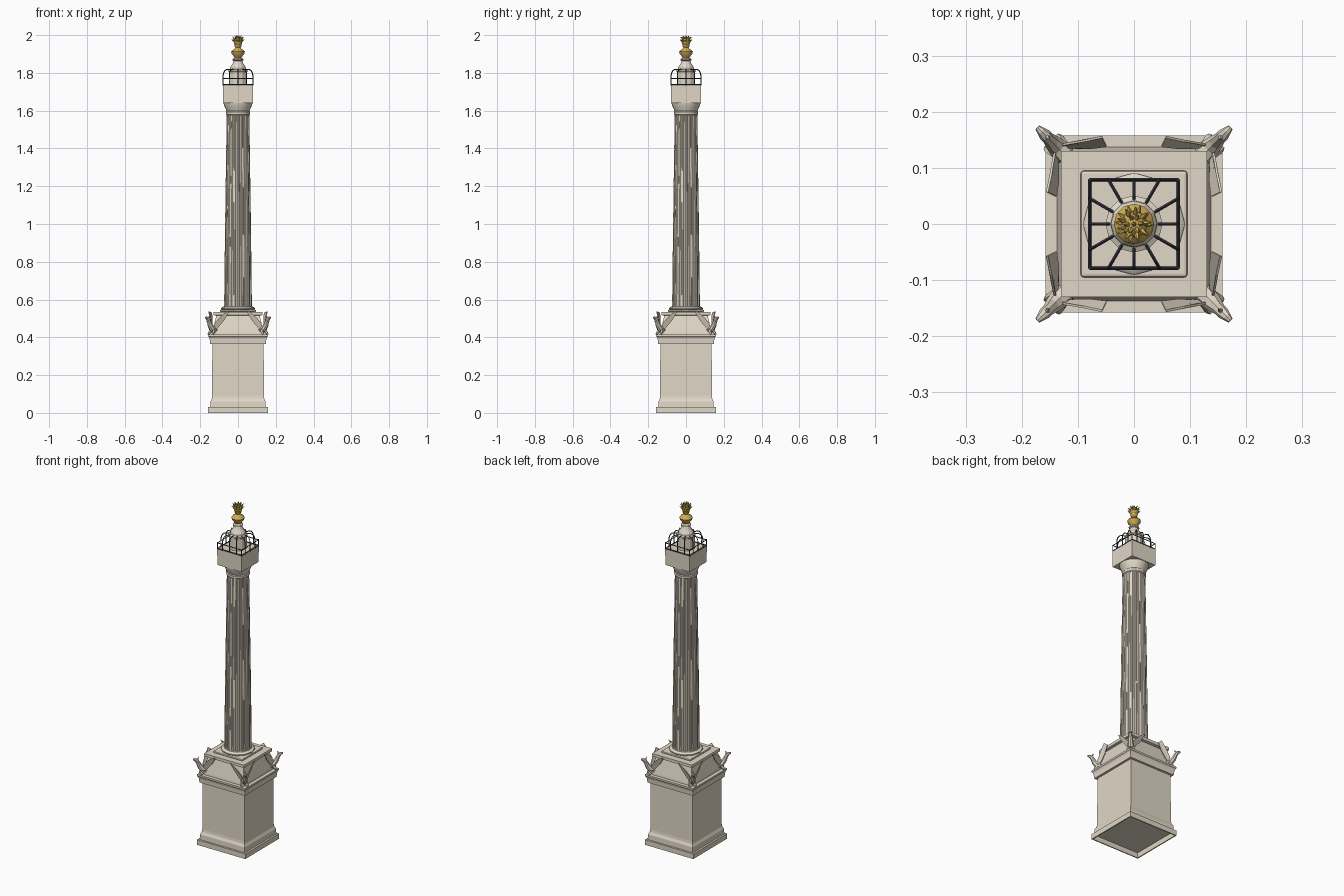
import bpy, bmesh, math, random
from mathutils import Vector, Matrix

if "Cube" in bpy.data.objects:
    bpy.data.objects.remove(bpy.data.objects["Cube"])

random.seed(3)


def material(name, rgb):
    m = bpy.data.materials.new(name)
    m.diffuse_color = (*rgb, 1)
    m.use_nodes = True
    m.node_tree.nodes["Principled BSDF"].inputs["Base Color"].default_value = m.diffuse_color
    return m


STONE = material("pale stone", (0.75, 0.68, 0.565))
GOLD = material("gilding", (0.62, 0.41, 0.09))
IRON = material("dark iron", (0.04, 0.044, 0.058))


def finish(name, bm, mat, smooth=False):
    bmesh.ops.recalc_face_normals(bm, faces=bm.faces[:])
    me = bpy.data.meshes.new(name)
    bm.to_mesh(me)
    bm.free()
    me.materials.append(mat)
    ob = bpy.data.objects.new(name, me)
    bpy.context.collection.objects.link(ob)
    if smooth:
        bpy.ops.object.select_all(action='DESELECT')
        ob.select_set(True)
        bpy.context.view_layer.objects.active = ob
        bpy.ops.object.shade_smooth_by_angle(angle=math.radians(35))
    return ob


def skin(bm, rings):
    """Bridge equal-length rings of points and cap both ends."""
    vs = [[bm.verts.new(p) for p in ring] for ring in rings]
    n = len(vs[0])
    for a, b in zip(vs, vs[1:]):
        for i in range(n):
            j = (i + 1) % n
            bm.faces.new((a[i], a[j], b[j], b[i]))
    bm.faces.new(vs[0][::-1])
    bm.faces.new(vs[-1])


def square_stack(name, profile, mat=STONE):
    bm = bmesh.new()
    skin(bm, [[(h * sx, h * sy, z) for sx, sy in ((-1, -1), (1, -1), (1, 1), (-1, 1))]
              for h, z in profile])
    return finish(name, bm, mat)


def turned(name, profile, sides, mat=STONE, smooth=False):
    bm = bmesh.new()
    skin(bm, [[(r * math.cos(math.tau * i / sides), r * math.sin(math.tau * i / sides), z)
               for i in range(sides)] for r, z in profile])
    return finish(name, bm, mat, smooth)


def tube(bm, points, radii, sides=6):
    """Round bar through points with a radius at each point."""
    pts = [Vector(p) for p in points]
    rings = []
    for i, p in enumerate(pts):
        d = (pts[min(i + 1, len(pts) - 1)] - pts[max(i - 1, 0)]).normalized()
        side = d.cross(Vector((0, 0, 1)))
        if side.length < 0.01:
            side = d.cross(Vector((0, 1, 0)))
        side.normalize()
        up = side.cross(d)
        rings.append([p + radii[i] * (side * math.cos(math.tau * k / sides)
                                      + up * math.sin(math.tau * k / sides))
                      for k in range(sides)])
    skin(bm, rings)


# Pedestal: recessed underside, plinth, dado and cornice
square_stack("pedestal", [(0.15, 0.028), (0.152, 0), (0.158, 0), (0.158, 0.03),
                          (0.147, 0.03), (0.146, 0.06), (0.139, 0.075),
                          (0.137, 0.09), (0.136, 0.365), (0.148, 0.366), (0.15, 0.39),
                          (0.153, 0.40), (0.158, 0.405), (0.158, 0.415), (0.15, 0.415)])
# Upper block with its overhanging slab
square_stack("upper_block", [(0.138, 0.41), (0.136, 0.425), (0.115, 0.515),
                             (0.13, 0.518), (0.13, 0.535)])
plinth = square_stack("column_plinth", [(0.095, 0.534), (0.095, 0.546)])
bev = plinth.modifiers.new("rounded", 'BEVEL')
bev.width, bev.segments = 0.005, 2
# Moulded column foot
turned("column_foot", [(0.086, 0.544), (0.091, 0.549), (0.091, 0.554), (0.086, 0.559),
                       (0.076, 0.562), (0.075, 0.567)], 12, smooth=True)

# Fluted tapering shaft
FLUTES = 20
bm = bmesh.new()
rings = []
for r, z in ((0.0735, 0.56), (0.0715, 0.75), (0.067, 1.1), (0.0625, 1.4), (0.0595, 1.59)):
    ring = []
    for f in range(FLUTES):
        for t, depth in ((0.0, 1), (0.32, 1), (0.48, 0.945), (0.84, 0.945)):
            a = math.tau * (f + t) / FLUTES
            ring.append((r * depth * math.cos(a), r * depth * math.sin(a), z))
    rings.append(ring)
skin(bm, rings)
finish("fluted_shaft", bm, STONE)

# Capital and square gallery block
turned("capital", [(0.058, 1.575), (0.063, 1.58), (0.064, 1.593), (0.06, 1.597), (0.063, 1.603),
                   (0.07, 1.62), (0.077, 1.64), (0.079, 1.66)], 24, smooth=True)
square_stack("gallery_block", [(0.079, 1.64), (0.08, 1.735)])

# Lantern drum and stepped cap
turned("lantern", [(0.048, 1.733), (0.048, 1.805), (0.051, 1.808), (0.051, 1.815),
                   (0.042, 1.82), (0.041, 1.83), (0.028, 1.85), (0.022, 1.864),
                   (0.028, 1.867), (0.028, 1.874), (0.02, 1.88)], 12)

# Gallery railing: square rails, corner posts, arched cage bars
bm = bmesh.new()
H = 0.079
corners = [(-H, -H), (H, -H), (H, H), (-H, H)]
for z, r in ((1.738, 0.0032), (1.77, 0.0028)):
    for (x0, y0), (x1, y1) in zip(corners, corners[1:] + corners[:1]):
        tube(bm, [(x0, y0, z), (x1, y1, z)], [r, r], 4)
for x, y in corners:
    tube(bm, [(x, y, 1.733), (x, y, 1.773)], [0.003, 0.003], 4)
for i in range(12):
    a = math.tau * i / 12
    c, s = math.cos(a), math.sin(a)
    edge = H / max(abs(c), abs(s))
    path = [(1, 1.733), (1, 1.785), (0.95, 1.803), (0.85, 1.815), (0.74, 1.818)]
    pts = [(c * edge * k, s * edge * k, z) for k, z in path]
    pts.append((c * 0.042, s * 0.042, 1.818))
    tube(bm, pts, [0.0029] * len(pts), 4)
finish("gallery_railing", bm, IRON)

# Gilded urn
turned("urn", [(0.016, 1.876), (0.02, 1.885), (0.033, 1.90), (0.036, 1.912), (0.03, 1.92),
               (0.018, 1.928), (0.014, 1.935), (0.018, 1.942), (0.02, 1.95), (0.012, 1.955)],
       12, GOLD, True)
# Flaming ball: core with flame tongues
bm = bmesh.new()
bmesh.ops.create_icosphere(bm, subdivisions=2, radius=0.024,
                           matrix=Matrix.Translation((0, 0, 1.966)))
for count, tilt, reach in ((10, 85, 0.034), (9, 58, 0.036), (6, 30, 0.035), (1, 0, 0.034)):
    for i in range(count):
        a = math.tau * (i + random.uniform(-0.15, 0.15)) / count
        t = math.radians(tilt)
        d = Vector((math.sin(t) * math.cos(a), math.sin(t) * math.sin(a), math.cos(t)))
        base = Vector((0, 0, 1.966)) + d * 0.015
        tip = Vector((0, 0, 1.966)) + d * reach
        if tilt > 20:
            tip.z = min(tip.z + 0.006, 1.998)
        tube(bm, [base, (base + tip) / 2, tip], [0.005, 0.0045, 0.001], 5)
finish("flaming_ball", bm, GOLD)

# Winged beasts perched on the four pedestal corners
for n in range(4):
    bm = bmesh.new()
    # body, neck and head along the diagonal
    diag = [(0.11, 0.445, 0.012), (0.124, 0.44, 0.018), (0.138, 0.447, 0.017),
            (0.147, 0.463, 0.014), (0.153, 0.483, 0.011), (0.159, 0.497, 0.011),
            (0.166, 0.503, 0.008), (0.172, 0.504, 0.005)]
    tube(bm, [(d, d, z) for d, z, r in diag], [r for d, z, r in diag], 8)
    tube(bm, [(0.156, 0.156, 0.498), (0.151, 0.151, 0.518)], [0.006, 0.001], 5)
    for swap in (False, True):
        # wing: thin leaf leaning out along one side of the block
        leaf = [(0.132, 0.136, 0.435), (0.105, 0.134, 0.452), (0.075, 0.134, 0.487),
                (0.049, 0.137, 0.53), (0.057, 0.153, 0.538), (0.09, 0.146, 0.513),
                (0.125, 0.14, 0.472)]
        outer = [(x, y + 0.004, z) for x, y, z in leaf]
        loops = [[(y, x, z) if swap else (x, y, z) for x, y, z in lp] for lp in (leaf, outer)]
        skin(bm, loops)
        # forefoot
        foot = [(0.14, 0.125, 0.437), (0.153, 0.132, 0.422), (0.157, 0.135, 0.414)]
        tube(bm, [(y, x, z) if swap else (x, y, z) for x, y, z in foot],
             [0.009, 0.007, 0.005], 5)
    bmesh.ops.rotate(bm, verts=bm.verts[:], matrix=Matrix.Rotation(math.pi / 2 * n, 3, 'Z'))
    finish("winged_beast_%d" % (n + 1), bm, STONE)
